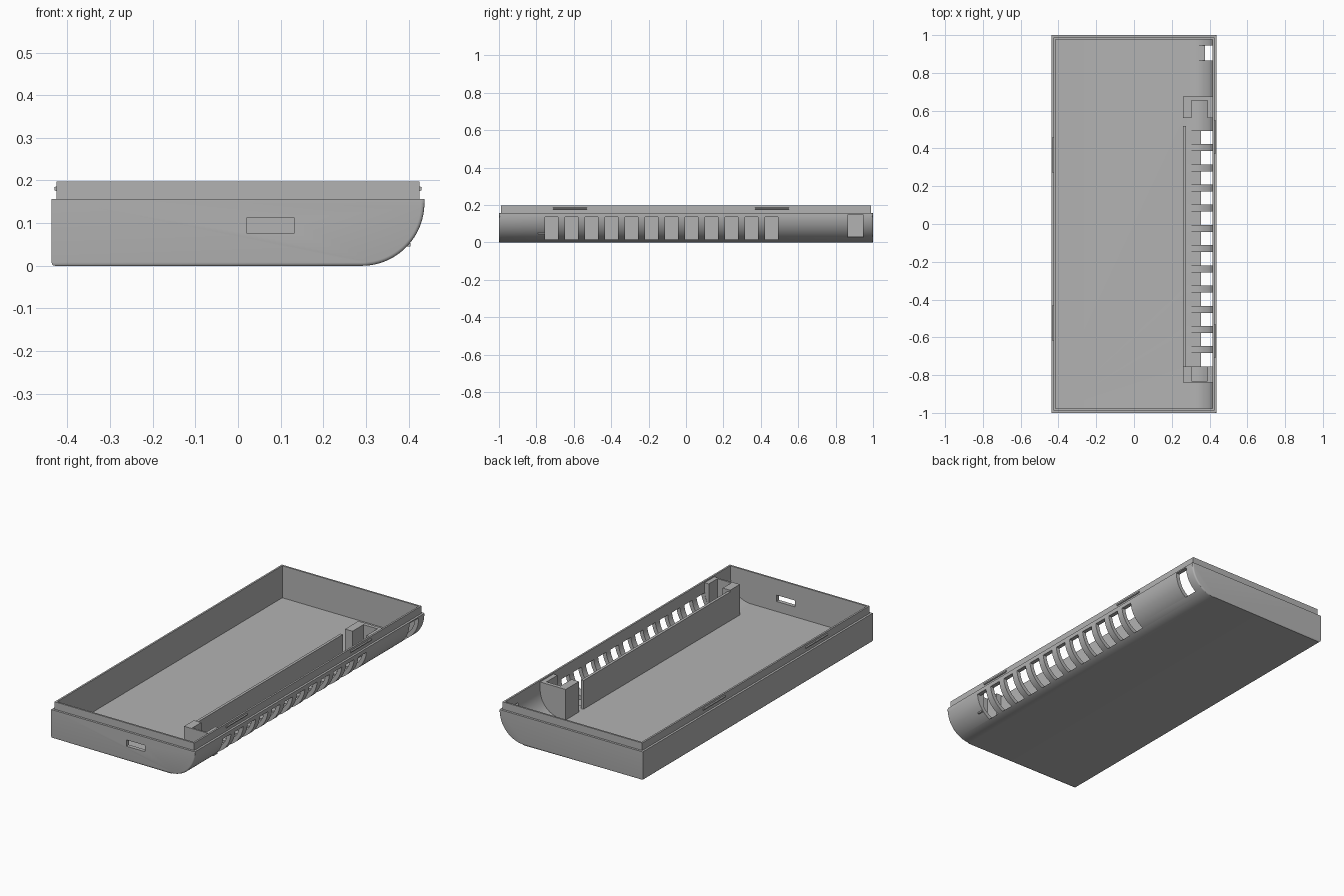
import bpy, bmesh, math

cube = bpy.data.objects.get("Cube")
if cube:
    bpy.data.objects.remove(cube, do_unlink=True)

grey = bpy.data.materials.new("grey plastic")
grey.use_nodes = True
grey.diffuse_color = (0.45, 0.45, 0.45, 1)
grey.node_tree.nodes["Principled BSDF"].inputs["Base Color"].default_value = (0.45, 0.45, 0.45, 1)

HALF = 0.437     # half width of the shell
RADIUS = 0.147   # big rounded side
ARC_X = HALF - RADIUS
WALL = 0.022


def finish(name, bm):
    bmesh.ops.recalc_face_normals(bm, faces=bm.faces)
    mesh = bpy.data.meshes.new(name)
    bm.to_mesh(mesh)
    bm.free()
    mesh.materials.append(grey)
    ob = bpy.data.objects.new(name, mesh)
    bpy.context.collection.objects.link(ob)
    return ob


def section(x0, x1, inset, top):
    """Cross-section whose underside follows the rounded side."""
    r = RADIUS - inset
    angle = lambda x: math.asin(min(1, max(0, (x - ARC_X) / r)))
    a0, a1 = angle(x0), angle(x1)
    pts = [(x0, top)]
    if x0 < ARC_X:
        pts.append((x0, inset))
    n = max(4, round(24 * (a1 - a0) / (math.pi / 2)))
    for i in range(n + 1):
        a = a0 + (a1 - a0) * i / n
        pts.append((ARC_X + r * math.sin(a), RADIUS - r * math.cos(a)))
    pts.append((x1, top))
    return pts


def prism(name, pts, y0, y1, fillet=0):
    bm = bmesh.new()
    face = bm.faces.new([bm.verts.new((x, y0, z)) for x, z in pts])
    ext = bmesh.ops.extrude_face_region(bm, geom=[face])
    for v in ext["geom"]:
        if isinstance(v, bmesh.types.BMVert):
            v.co.y = y1
    if fillet:
        # round the lower rim, leaving the top and square corner posts sharp
        rim = []
        for e in bm.edges:
            a, b = (v.co for v in e.verts)
            at_end = abs(a.y - b.y) < 1e-5
            on_top = min(a.z, b.z) > RADIUS + 0.005
            post = max(a.x, b.x) < -HALF + 1e-4 and at_end
            lower_left = not at_end and a.x < -HALF + 1e-4 and a.z < 1e-4
            if lower_left or (at_end and not on_top and not post):
                rim.append(e)
        bmesh.ops.bevel(bm, geom=rim, offset=fillet, segments=3, profile=0.5, affect='EDGES')
    return finish(name, bm)


def boxes(name, bounds):
    bm = bmesh.new()
    for x0, x1, y0, y1, z0, z1 in bounds:
        cell = bmesh.ops.create_cube(bm, size=1)
        for v in cell["verts"]:
            v.co = ((x0 + x1) / 2 + v.co.x * (x1 - x0),
                    (y0 + y1) / 2 + v.co.y * (y1 - y0),
                    (z0 + z1) / 2 + v.co.z * (z1 - z0))
    return finish(name, bm)


def combine(ob, other, operation):
    mod = ob.modifiers.new("cut", 'BOOLEAN')
    mod.operation, mod.solver, mod.object = operation, 'EXACT', other
    bpy.context.view_layer.objects.active = ob
    bpy.ops.object.modifier_apply(modifier=mod.name)
    bpy.data.objects.remove(other, do_unlink=True)


# Shell with stepped lip, hollowed out
tray = prism("tray_shell", section(-HALF, HALF, 0, 0.157), -1, 1, fillet=0.008)
combine(tray, boxes("lip", [(-0.425, 0.425, -0.988, 0.988, 0.1, 0.198)]), 'UNION')
inner = HALF - WALL
combine(tray, prism("cavity", section(-inner, inner, WALL, 0.3), -0.978, 0.978), 'DIFFERENCE')

# Vent slots, large side opening and front port
slots = [(0.275, 0.6, y - 0.035, y + 0.035, 0.015, 0.135)
         for y in (-0.719 + 0.107 * i for i in range(12))]
slots.append((0.345, 0.6, 0.866, 0.946, 0.027, 0.15))
slots.append((0.02, 0.133, -1.1, -0.9, 0.077, 0.112))
combine(tray, boxes("openings", slots), 'DIFFERENCE')

# Partition beside the vents
parts = [tray, boxes("inner_partition", [(0.26, 0.275, -0.84, 0.52, 0.012, 0.18)])]

# Notched end blocks, open towards the vents
for name, y_open, y_notch, y_end in (("front_block", -0.755, -0.83, -0.84),
                                     ("back_block", 0.56, 0.655, 0.675)):
    for piece, x0, x1, ya, yb in (("inner_cheek", 0.26, 0.305, y_open, y_notch),
                                  ("outer_cheek", 0.39, 0.416, y_open, y_notch),
                                  ("end", 0.26, 0.416, y_notch, y_end)):
        parts.append(prism(name + "_" + piece, section(x0, x1, 0.012, 0.19), ya, yb))


# Snap ridges along the lip
def ridge(name, side, y0, y1):
    pts = [(side * x, z) for x, z in ((0.42, 0.173), (0.43, 0.177), (0.431, 0.184), (0.42, 0.188))]
    return prism(name, pts, y0, y1)


for end, right, left in (("front", -0.71, -0.62), ("back", 0.37, 0.27)):
    parts.append(ridge(end + "_curved_side_snap", 1, right, right + 0.18))
    parts.append(ridge(end + "_straight_side_snap", -1, left, left + 0.19))

# Small peg on the rounded side
parts.append(boxes("side_peg", [(0.38, 0.404, -0.79, -0.755, 0.045, 0.053)]))

bpy.ops.object.select_all(action='DESELECT')
for ob in parts:
    ob.select_set(True)
bpy.context.view_layer.objects.active = tray
bpy.ops.object.shade_smooth_by_angle(angle=math.radians(30))
